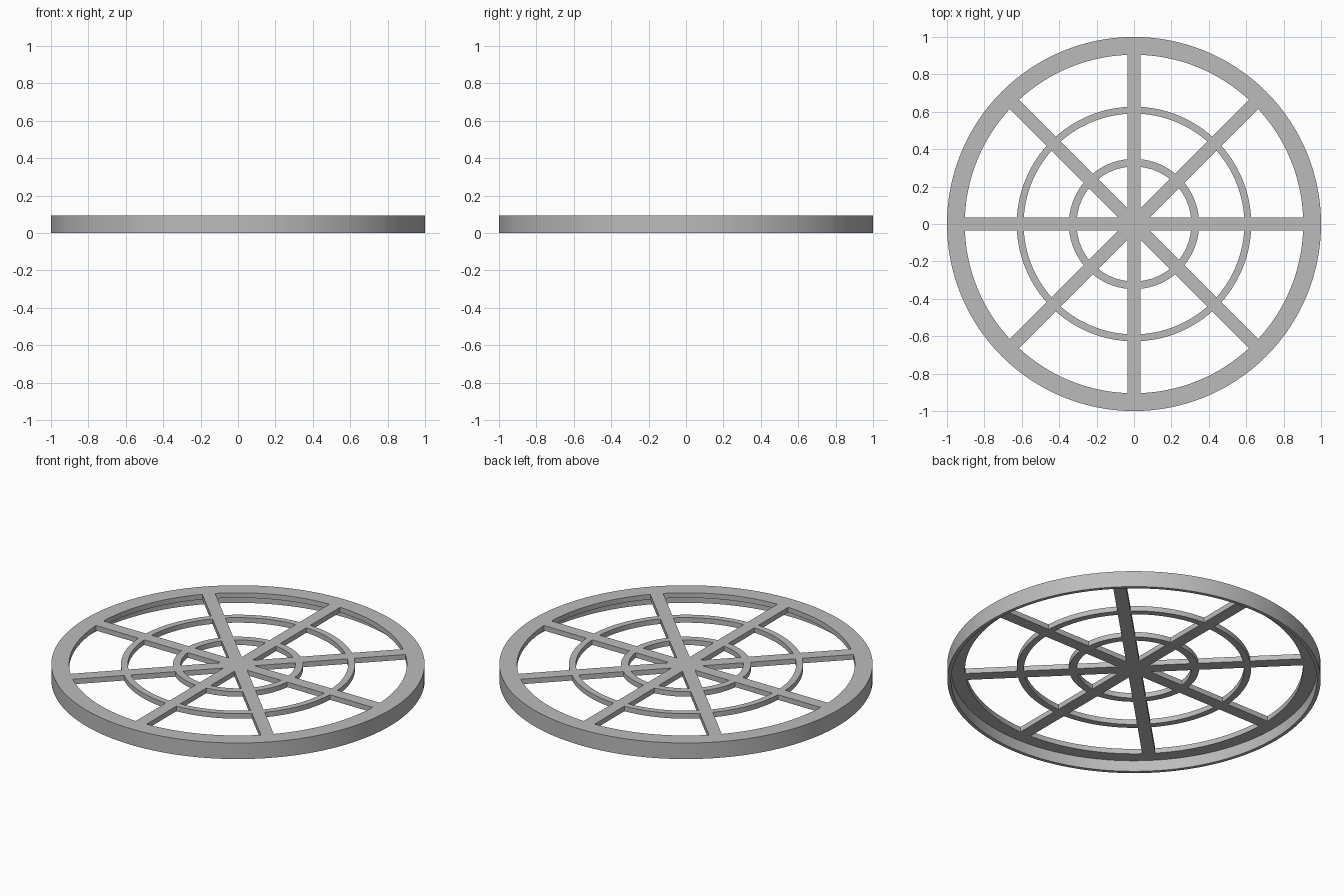
import bpy, bmesh, math
from mathutils import Matrix, Vector

cube = bpy.data.objects.get("Cube")
if cube:
    bpy.data.objects.remove(cube, do_unlink=True)

HEIGHT = 0.095      # full rim height
PLATE = 0.03        # thickness of the lattice and rim flange
BASE = HEIGHT - PLATE
SEGMENTS = 128

grey = bpy.data.materials.new("plain grey")
grey.use_nodes = True
colour = (0.5, 0.5, 0.5, 1)
grey.diffuse_color = colour
grey.node_tree.nodes["Principled BSDF"].inputs["Base Color"].default_value = colour


def make_object(name, bm):
    bmesh.ops.recalc_face_normals(bm, faces=bm.faces)
    mesh = bpy.data.meshes.new(name)
    bm.to_mesh(mesh)
    bm.free()
    mesh.materials.append(grey)
    obj = bpy.data.objects.new(name, mesh)
    bpy.context.collection.objects.link(obj)
    return obj


def lathe(name, profile):
    """Spin a closed (radius, height) profile about the z axis."""
    bm = bmesh.new()
    rows = []
    for i in range(SEGMENTS):
        a = math.tau * i / SEGMENTS
        rows.append([bm.verts.new((r * math.cos(a), r * math.sin(a), z)) for r, z in profile])
    n = len(profile)
    for i, row in enumerate(rows):
        after = rows[(i + 1) % SEGMENTS]
        for j in range(n):
            k = (j + 1) % n
            bm.faces.new((row[j], after[j], after[k], row[k]))
    return make_object(name, bm)


def flat_ring(name, inner, outer):
    return lathe(name, [(inner, BASE), (outer, BASE), (outer, HEIGHT), (inner, HEIGHT)])


def spoke(name, angle):
    bm = bmesh.new()
    bmesh.ops.create_cube(bm, size=1)
    bmesh.ops.scale(bm, vec=Vector((1.88, 0.07, PLATE)), verts=bm.verts)
    bmesh.ops.translate(bm, vec=Vector((0, 0, HEIGHT - PLATE / 2)), verts=bm.verts)
    bmesh.ops.rotate(bm, matrix=Matrix.Rotation(angle, 3, "Z"), verts=bm.verts)
    return make_object(name, bm)


# Rim: thin outer skirt with an inward flange along its top
rim = lathe("rim_and_lattice", [(1, 0), (1, HEIGHT), (0.905, HEIGHT),
                                (0.905, BASE), (0.98, BASE), (0.98, 0)])

# Lattice: two concentric rings and four full-width spokes
parts = [flat_ring("inner_ring", 0.307, 0.348), flat_ring("middle_ring", 0.59, 0.627)]
parts += [spoke(f"spoke_{i + 1}", math.pi * i / 4) for i in range(4)]

# Fuse everything into one seamless body
bpy.context.view_layer.objects.active = rim
for part in parts:
    union = rim.modifiers.new("join_" + part.name, "BOOLEAN")
    union.operation = "UNION"
    union.solver = "EXACT"
    union.object = part
    bpy.ops.object.modifier_apply(modifier=union.name)
    bpy.data.objects.remove(part, do_unlink=True)

# Smooth the round walls while keeping edges crisp
bpy.ops.object.select_all(action="DESELECT")
rim.select_set(True)
bpy.ops.object.shade_smooth_by_angle(angle=math.radians(30))
